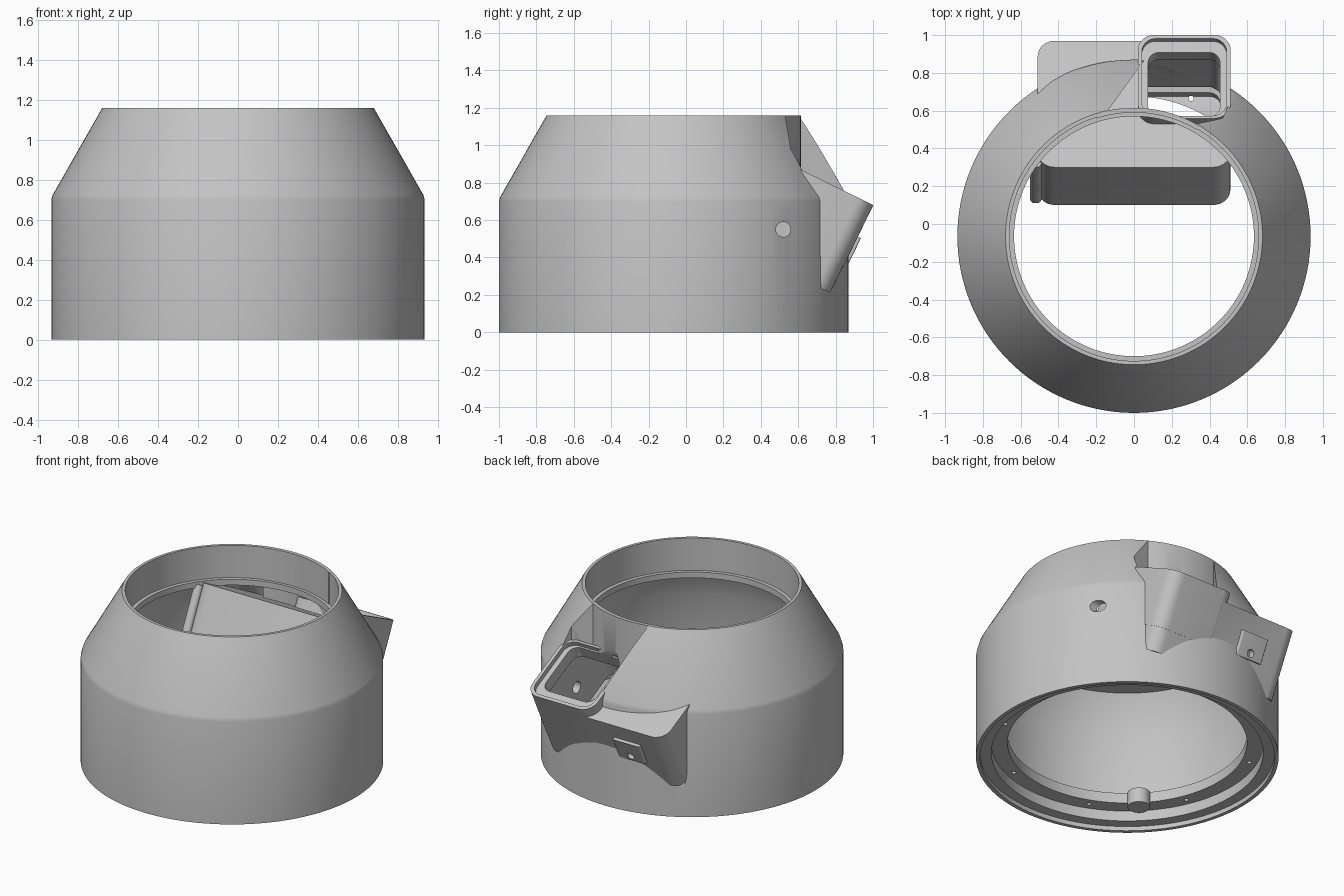
import bpy
import bmesh
from math import sin, cos, pi, radians
from mathutils import Matrix, Vector

cube = bpy.data.objects.get("Cube")
if cube:
    bpy.data.objects.remove(cube)

grey = bpy.data.materials.new("plain_grey")
grey.use_nodes = True
COLOUR = (0.55, 0.55, 0.55, 1)
grey.diffuse_color = COLOUR
grey.node_tree.nodes["Principled BSDF"].inputs["Base Color"].default_value = COLOUR

CENTRE = Vector((0, -0.065, 0))
# Frame of the tilted housing: origin on the outer top edge
TILT = Matrix.Translation((0, 0.97, 0.62)) @ Matrix.Rotation(radians(-26), 4, 'X')
cutters = []


def loft(name, rings, matrix=None):
    """Closed solid through rings that have equal point counts."""
    bm = bmesh.new()
    loops = [[bm.verts.new(p) for p in ring] for ring in rings]
    n = len(loops[0])
    for a, b in zip(loops, loops[1:]):
        for i in range(n):
            j = (i + 1) % n
            bm.faces.new((a[i], a[j], b[j], b[i]))
    bm.faces.new(loops[0][::-1])
    bm.faces.new(loops[-1])
    bmesh.ops.recalc_face_normals(bm, faces=bm.faces)
    if matrix:
        bm.transform(matrix)
    mesh = bpy.data.meshes.new(name)
    bm.to_mesh(mesh)
    bm.free()
    mesh.materials.append(grey)
    obj = bpy.data.objects.new(name, mesh)
    bpy.context.collection.objects.link(obj)
    return obj


def revolve(name, profile, sides=128, centre=CENTRE):
    rings = [[centre + Vector((r * cos(2 * pi * i / sides), r * sin(2 * pi * i / sides), z))
              for i in range(sides)] for r, z in profile]
    return loft(name, rings)


def prism(name, outline, z0, z1, matrix=None):
    return loft(name, [[(x, y, z) for x, y in outline] for z in (z0, z1)], matrix)


def rounded(x0, x1, y0, y1, r, steps=8):
    pts = []
    corners = ((x1 - r, y1 - r), (x0 + r, y1 - r), (x0 + r, y0 + r), (x1 - r, y0 + r))
    for k, (cx, cy) in enumerate(corners):
        for s in range(steps + 1):
            a = pi / 2 * (k + s / steps)
            pts.append((cx + r * cos(a), cy + r * sin(a)))
    return pts


def tilted_box(name, xs, ys, zs, r):
    return prism(name, rounded(*xs, *ys, r), *zs, TILT)


def rod(name, radius, length, matrix):
    circle = [(radius * cos(2 * pi * i / 32), radius * sin(2 * pi * i / 32)) for i in range(32)]
    return prism(name, circle, -length / 2, length / 2, matrix)


def combine(obj, other, operation='DIFFERENCE'):
    mod = obj.modifiers.new("combine", 'BOOLEAN')
    mod.operation = operation
    mod.solver = 'EXACT'
    mod.object = other
    bpy.context.view_layer.objects.active = obj
    bpy.ops.object.modifier_apply(modifier=mod.name)


def helper(obj):
    obj.hide_render = True
    cutters.append(obj)
    return obj


def smooth(obj, angle=30):
    bpy.ops.object.select_all(action='DESELECT')
    obj.select_set(True)
    bpy.context.view_layer.objects.active = obj
    bpy.ops.object.shade_smooth_by_angle(angle=radians(angle))


# Drum with a conical shoulder, and its stepped hollow
body = revolve("body_shell", [(0.935, 0), (0.935, 0.7), (0.928, 0.725), (0.68, 1.16)])
hollow = helper(revolve("body_hollow", [
    (0.91, -0.05), (0.91, 0.03), (0.84, 0.03), (0.84, 0.1), (0.74, 0.1), (0.74, 0.17),
    (0.89, 0.17), (0.89, 0.67), (0.768, 0.9), (0.635, 0.9), (0.635, 0.94),
    (0.66, 0.94), (0.66, 1.25)]))

# Recess in the cone above the chute, backed by thin walls
recess = [(-0.2, 0.515), (0.1, 0.93), (0.51, 0.93), (0.51, 0.66),
          (0.47, 0.56), (0.33, 0.53), (0.25, 0.45)]
wider = [(0.2 + (x - 0.2) * 1.12, 0.7 + (y - 0.7) * 1.12) for x, y in recess]
backing = helper(prism("recess_backing", wider, 0.72, 1.3))
combine(backing, helper(revolve("backing_core", [(0.655, 0.5), (0.655, 1.4)])))
combine(hollow, backing)
notch = helper(prism("recess_cutter", recess, 0.6, 1.35))
combine(notch, helper(revolve("recess_core", [(0.68, 0.5), (0.68, 1.4)])))
combine(body, hollow)
combine(body, notch)

# Tilted housing that pierces the back wall, with a raised chute
housing = tilted_box("tilted_housing", (-0.51, 0.51), (-0.745, 0), (-0.455, 0), 0.09)
chute = helper(tilted_box("chute_outer", (0.02, 0.512), (-0.49, 0.002), (-0.3, 0.068), 0.09))
combine(housing, chute, 'UNION')
inside = helper(tilted_box("housing_inside", (-0.46, 0.46), (-0.695, -0.05), (-0.57, -0.05), 0.06))
mouth = helper(tilted_box("chute_mouth", (0.075, 0.455), (-0.465, -0.085), (-0.2, 0.2), 0.06))
lip = helper(tilted_box("chute_lip", (0.042, 0.49), (-0.475, -0.02), (0.035, 0.2), 0.075))
side_hole = helper(rod("side_hole", 0.04, 0.7, Matrix.Translation((0.75, 0.52, 0.55))
                       @ Matrix.Rotation(pi / 2, 4, 'Y')))
tab_hole = helper(rod("tab_hole", 0.025, 0.3, TILT @ Matrix.Translation((-0.2, 0, -0.24))
                      @ Matrix.Rotation(pi / 2, 4, 'X')))

# Screw tab on the outer face of the housing
tab = tilted_box("screw_tab", (-0.3, -0.1), (-0.01, 0.02), (-0.28, -0.12), 0.008)
for cutter in (inside, mouth, lip, side_hole, tab_hole):
    combine(housing, cutter)
combine(tab, tab_hole)
for cutter in (inside, mouth, side_hole):
    combine(body, cutter)

# Screw holes around the inner flange
for i in range(8):
    a = 2 * pi * (i + 0.5) / 8
    place = CENTRE + Vector((0.79 * cos(a), 0.79 * sin(a), 0.14))
    combine(body, helper(rod("flange_hole", 0.014, 0.2, Matrix.Translation(place))))

# Rib on the housing's inner side and boss on the flange
rib = tilted_box("housing_rib", (-0.55, -0.49), (-0.735, -0.67), (-0.455, -0.02), 0.025)
boss = rod("flange_boss", 0.07, 0.1, Matrix.Translation(CENTRE + Vector((-0.53, -0.52, 0.12))))

for part in (body, housing, tab, rib, boss):
    smooth(part)
for cutter in cutters:
    bpy.data.objects.remove(cutter)
